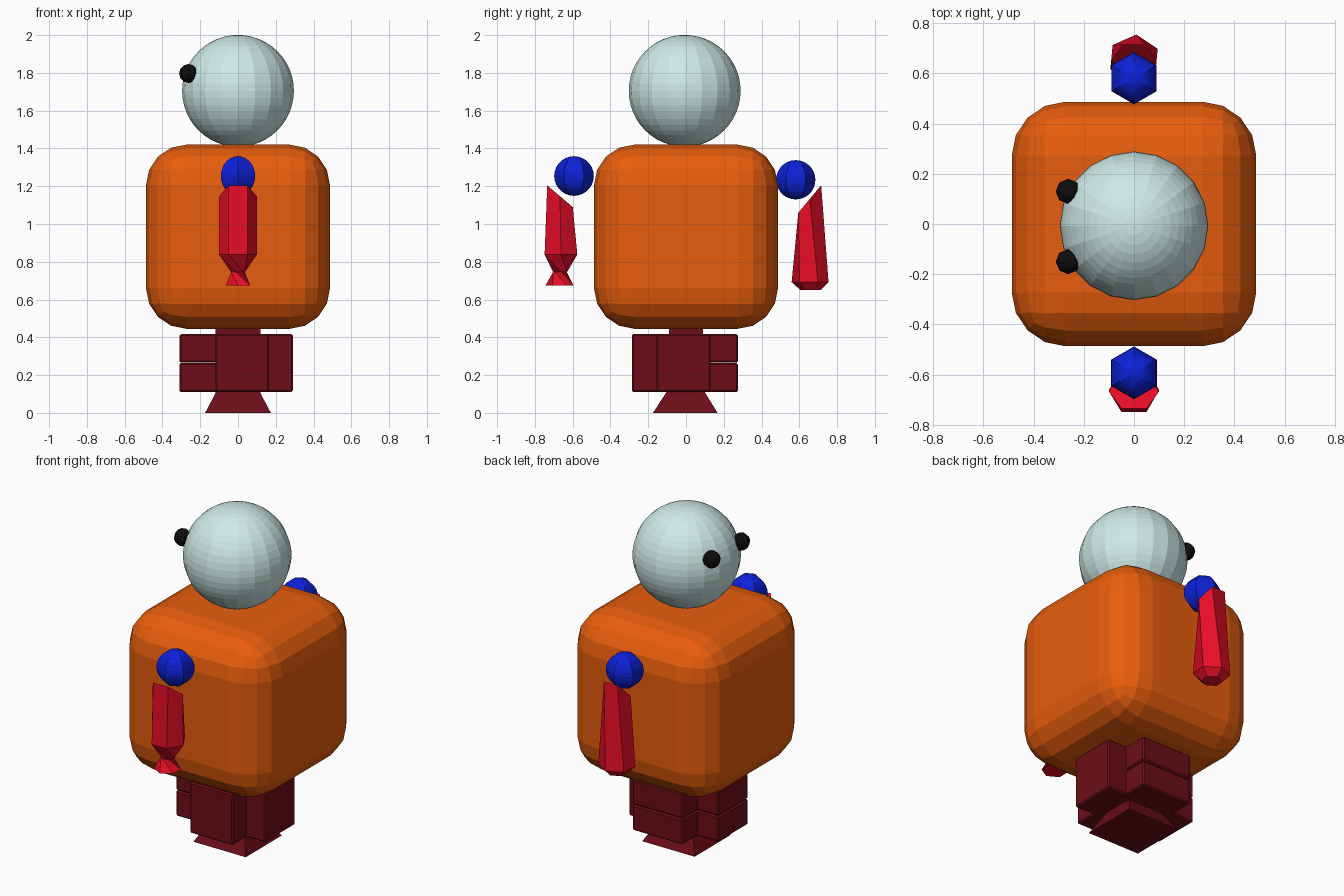
import bpy, bmesh
from math import sin, cos, radians
from mathutils import Matrix

if "Cube" in bpy.data.objects:
    bpy.data.objects.remove(bpy.data.objects["Cube"])


def material(name, rgb):
    m = bpy.data.materials.new(name)
    m.diffuse_color = (*rgb, 1)
    m.use_nodes = True
    m.node_tree.nodes["Principled BSDF"].inputs["Base Color"].default_value = m.diffuse_color
    return m


ORANGE = material("orange", (0.80, 0.11, 0.004))
PALE = material("pale_blue", (0.62, 0.82, 0.80))
BLUE = material("blue", (0.004, 0.015, 0.68))
RED = material("red", (0.80, 0.004, 0.02))
MAROON = material("maroon", (0.15, 0.004, 0.009))
BLACK = material("black", (0.004, 0.004, 0.004))


def finish(name, bm, mat):
    bmesh.ops.recalc_face_normals(bm, faces=bm.faces)
    me = bpy.data.meshes.new(name)
    bm.to_mesh(me)
    bm.free()
    me.materials.append(mat)
    ob = bpy.data.objects.new(name, me)
    bpy.context.collection.objects.link(ob)
    return ob


def ball(name, center, r, segs, rings, mat):
    bm = bmesh.new()
    bmesh.ops.create_uvsphere(bm, u_segments=segs, v_segments=rings, radius=r,
                              matrix=Matrix.Translation(center))
    return finish(name, bm, mat)


def block(name, lo, hi, mat, bevel=0.0, segs=1):
    bm = bmesh.new()
    bmesh.ops.create_cube(bm, size=1)
    for v in bm.verts:
        v.co = [(a + b) / 2 + c * (b - a) for a, b, c in zip(lo, hi, v.co)]
    ob = finish(name, bm, mat)
    if bevel:
        mod = ob.modifiers.new("bevel", 'BEVEL')
        mod.width, mod.segments = bevel, segs
    return ob


def loft(name, rings, mat, sides=6):
    """Rings are (center y, z, radius x, radius y, twist in degrees, slope of z along y)."""
    bm = bmesh.new()
    loops = []
    for cy, z, rx, ry, twist, slope in rings:
        loop = []
        for i in range(sides):
            a = radians(360 * i / sides + twist)
            y = ry * sin(a)
            loop.append(bm.verts.new((rx * cos(a), cy + y, z + slope * y)))
        loops.append(loop)
    for a, b in zip(loops, loops[1:]):
        for i in range(sides):
            j = (i + 1) % sides
            bm.faces.new((a[i], a[j], b[j], b[i]))
    bm.faces.new(loops[0])
    bm.faces.new(loops[-1])
    return finish(name, bm, mat)


# Rounded body
block("body", (-0.487, -0.487, 0.445), (0.487, 0.487, 1.42), ORANGE, 0.215, 4)

# Head and two eyes on its left side
ball("head", (0, -0.007, 1.705), 0.296, 20, 24, PALE)
for name, y in (("front_eye", -0.15), ("back_eye", 0.13)):
    ball(name, (-0.262, y, 1.797), 0.05, 8, 6, BLACK)

# Six-sided shoulder balls
ball("front_shoulder", (0, -0.593, 1.254), 0.105, 6, 14, BLUE)
ball("back_shoulder", (0, 0.581, 1.234), 0.104, 6, 14, BLUE)

# Front arm: hexagonal sleeve with a twisted, pinched end
loft("front_arm", [(-0.667, 1.147, 0.10, 0.078, 0, -0.85),
                   (-0.662, 0.838, 0.10, 0.10, 0, 0),
                   (-0.667, 0.745, 0.038, 0.038, 75, 0),
                   (-0.670, 0.675, 0.074, 0.074, 150, 0)], RED)

# Back arm: widens downward, with a chamfered end
loft("back_arm", [(0.655, 1.132, 0.09, 0.07, 0, 1.2),
                  (0.657, 0.692, 0.104, 0.098, 25, 0),
                  (0.660, 0.651, 0.06, 0.055, 25, 0)], RED)

# Leg: central post with four short wings
block("leg_post", (-0.12, -0.09, 0.09), (0.12, 0.09, 0.47), MAROON)
wings = {
    "left": ((-0.31, -0.15), (-0.08, 0.135), True),
    "right": ((0.08, -0.155), (0.29, 0.13), False),
    "front": ((-0.12, -0.287), (0.165, -0.06), False),
    "back": ((-0.17, 0.06), (0.165, 0.275), True),
}
for side, (lo, hi, split) in wings.items():
    spans = [(0.11, 0.264), (0.266, 0.417)] if split else [(0.11, 0.417)]
    for n, (z0, z1) in enumerate(spans):
        block(f"{side}_wing_{n + 1}", (*lo, z0), (*hi, z1), MAROON, 0.008)

# Flared square foot
s = 2 ** 0.5
loft("foot", [(-0.004, 0, 0.174 * s, 0.171 * s, 45, 0),
              (-0.002, 0.112, 0.115 * s, 0.10 * s, 45, 0)], MAROON, 4)
